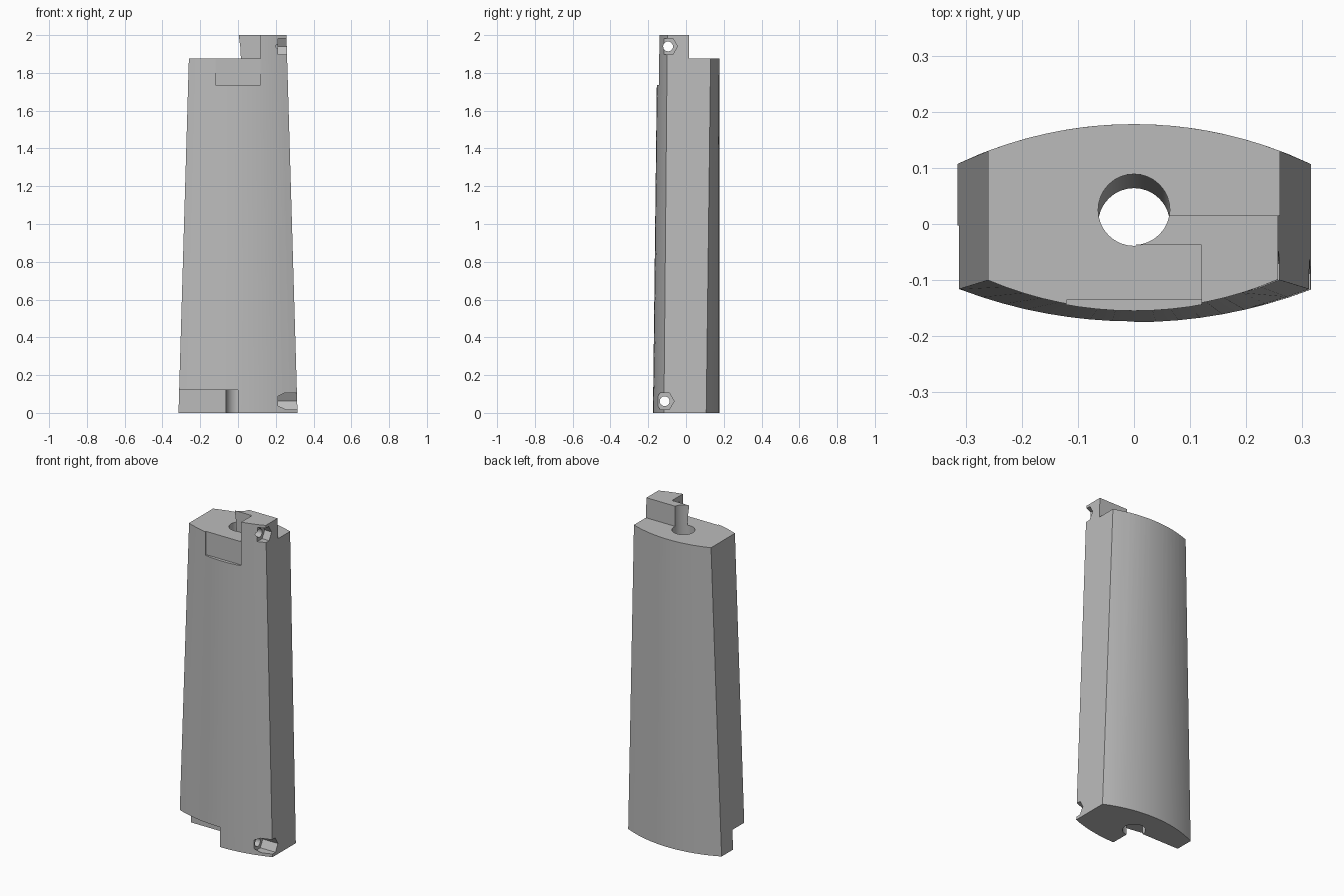
import bpy
import bmesh
from math import cos, sin, pi, radians
from mathutils import Vector

if "Cube" in bpy.data.objects:
    bpy.data.objects.remove(bpy.data.objects["Cube"])

grey = bpy.data.materials.new("plain grey")
grey.use_nodes = True
colour = (0.5, 0.5, 0.5, 1)
grey.diffuse_color = colour
grey.node_tree.nodes["Principled BSDF"].inputs["Base Color"].default_value = colour


def loft(name, lower, upper):
    """Closed solid between two matching rings of points."""
    bm = bmesh.new()
    a = [bm.verts.new(p) for p in lower]
    b = [bm.verts.new(p) for p in upper]
    bm.faces.new(a[::-1])
    bm.faces.new(b)
    n = len(a)
    for i in range(n):
        j = (i + 1) % n
        bm.faces.new((a[i], a[j], b[j], b[i]))
    bmesh.ops.recalc_face_normals(bm, faces=bm.faces)
    mesh = bpy.data.meshes.new(name)
    bm.to_mesh(mesh)
    bm.free()
    mesh.materials.append(grey)
    obj = bpy.data.objects.new(name, mesh)
    bpy.context.collection.objects.link(obj)
    return obj


def arc(half, edge, peak, z, steps=16):
    """Shallow arc from -half to +half, bulging from edge to peak in y."""
    sag = abs(peak - edge)
    r = (half ** 2 + sag ** 2) / (2 * sag)
    sign = 1 if peak > edge else -1
    xs = [half * (2 * i / steps - 1) for i in range(steps + 1)]
    return [(x, peak - sign * (r - (r * r - x * x) ** 0.5), z) for x in xs]


def section(z):
    """Body outline: upright back arc, leaning front arc, tapering sides."""
    half = 0.315 - 0.0293 * z
    back_r = 0.734
    back_edge = 0.178 - back_r + (back_r ** 2 - half ** 2) ** 0.5
    front = arc(half, -0.117 + 0.009 * z, -0.175 + 0.0117 * z, z)
    return front + arc(half, back_edge, 0.178, z)[::-1]


def prism(name, outline, z0, z1):
    return loft(name, [(x, y, z0) for x, y in outline], [(x, y, z1) for x, y in outline])


def rod(name, start, end, radius, sides):
    """Round or hexagonal bar along start to end; rods along x get points on y."""
    axis = Vector(end) - Vector(start)
    u = Vector((0, 1, 0))
    v = axis.cross(u).normalized()
    u = v.cross(axis).normalized()
    ring = [radius * (cos(2 * pi * i / sides) * u + sin(2 * pi * i / sides) * v)
            for i in range(sides)]
    return loft(name, [Vector(start) + p for p in ring], [Vector(end) + p for p in ring])


# Tapered grip body
body = loft("grip_body", section(0), section(2))

# Clearance around the top tongue, bottom corner notch and shallow front recess
cutters = [
    prism("tongue_clearance", [(-.5, -.5), (.12, -.5), (.12, -.037), (0, -.037),
                               (0, .015), (.5, .015), (.5, .5), (-.5, .5)], 1.877, 2.2),
    prism("bottom_notch", [(-.5, -.5), (0, -.5), (0, -.003), (-.5, -.003)], -.2, .12),
    prism("front_recess", [(-.12, -.5), (.12, -.5), (.12, -.135), (-.12, -.135)], 1.735, 1.95),
    # Slightly leaning bore through the whole length
    rod("main_bore", (0, -.0027, -.2), (0, .0293, 2.2), .064, 32),
]

# Cross screw holes with hexagonal nut pockets on the left side
for label, y, z in (("top", -.095, 1.94), ("bottom", -.113, .062)):
    cutters.append(rod(label + "_screw_hole", (.05 if z > 1 else -.1, y, z), (.5, y, z), .026, 24))
    cutters.append(rod(label + "_nut_pocket", (.212, y, z), (.5, y, z), .05, 6))

bpy.context.view_layer.objects.active = body
for cutter in cutters:
    cutter.hide_render = True
    mod = body.modifiers.new(cutter.name, "BOOLEAN")
    mod.operation = "DIFFERENCE"
    mod.solver = "EXACT"
    mod.object = cutter
    bpy.ops.object.modifier_apply(modifier=mod.name)
    bpy.data.objects.remove(cutter)

bpy.ops.object.select_all(action="DESELECT")
body.select_set(True)
bpy.ops.object.shade_smooth_by_angle(angle=radians(20))
